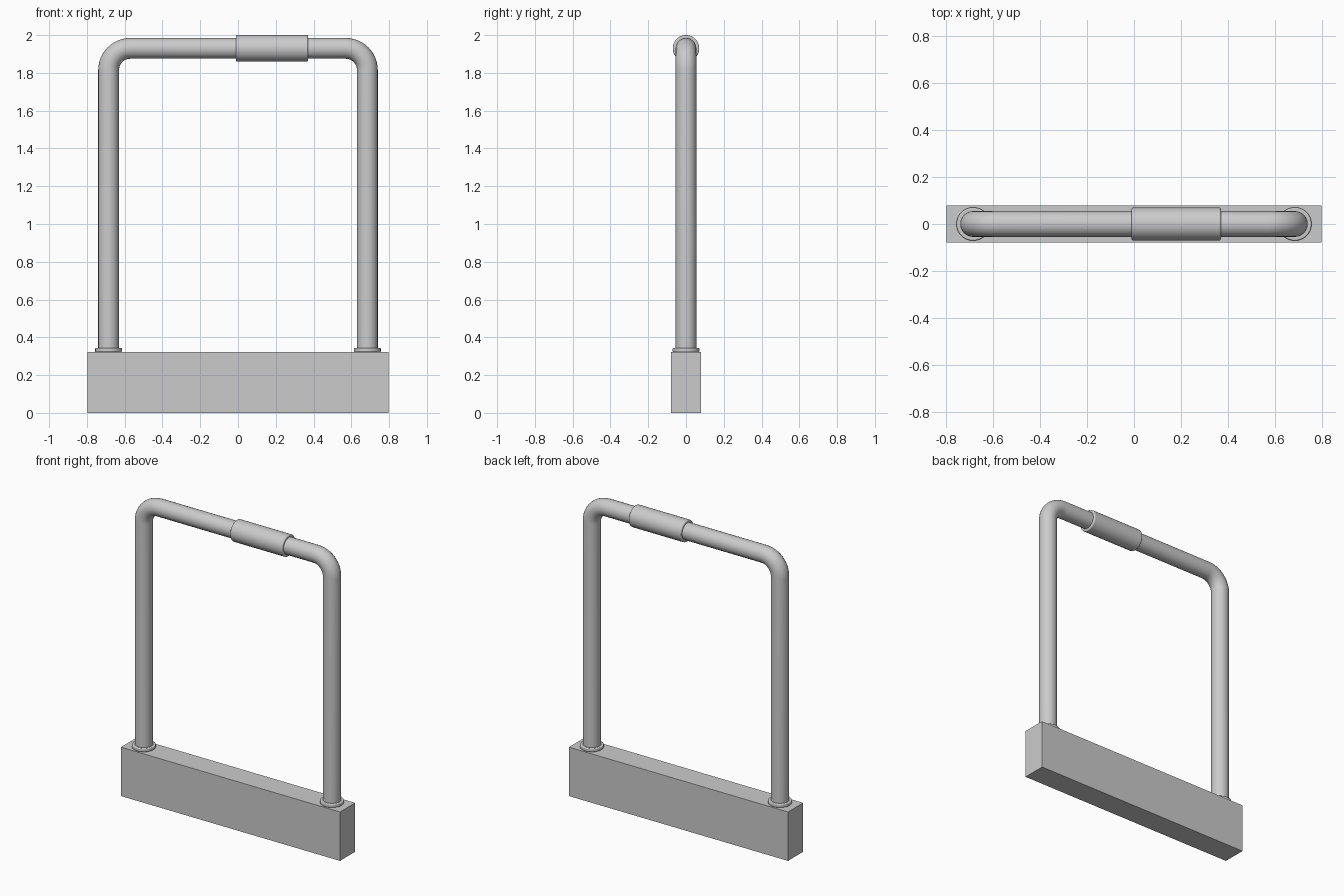
import bpy, math

if "Cube" in bpy.data.objects:
    bpy.data.objects.remove(bpy.data.objects["Cube"])

LEG_X, TOP_Z, BEND, BASE_H = 0.685, 1.93, 0.115, 0.322


def bevel(obj, width, segments):
    mod = obj.modifiers.new("Bevel", 'BEVEL')
    mod.width, mod.segments = width, segments
    mod.limit_method, mod.angle_limit = 'ANGLE', math.radians(60)


def cylinder(name, radius, depth, loc, rot=(0, 0, 0), rim=0.004):
    bpy.ops.mesh.primitive_cylinder_add(vertices=48, radius=radius, depth=depth,
                                        location=loc, rotation=rot)
    obj = bpy.context.object
    obj.name = name
    bevel(obj, rim, 3)
    bpy.ops.object.shade_smooth_by_angle(angle=math.radians(35))
    return obj


# Base block
bpy.ops.mesh.primitive_cube_add(size=1, location=(0, 0, BASE_H / 2))
base = bpy.context.object
base.name = "lock_body"
base.scale = (1.596, 0.157, BASE_H)
bpy.ops.object.transform_apply(location=False, rotation=False, scale=True)

# Shackle: right half of the path, then mirrored to the left
half = [(LEG_X, BASE_H - 0.01)]
for i in range(13):
    a = math.radians(90 * i / 12)
    half.append((LEG_X - BEND + BEND * math.cos(a), TOP_Z - BEND + BEND * math.sin(a)))
path = half + [(-x, z) for x, z in reversed(half)]

curve = bpy.data.curves.new("shackle", 'CURVE')
curve.dimensions = '3D'
curve.bevel_depth = 0.055
curve.bevel_resolution = 10
curve.use_fill_caps = True
spline = curve.splines.new('POLY')
spline.points.add(len(path) - 1)
for p, (x, z) in zip(spline.points, path):
    p.co = (x, 0, z, 1)
shackle = bpy.data.objects.new("shackle", curve)
bpy.context.collection.objects.link(shackle)
bpy.ops.object.select_all(action='DESELECT')
shackle.select_set(True)
bpy.context.view_layer.objects.active = shackle
bpy.ops.object.convert(target='MESH')
bpy.ops.object.shade_smooth_by_angle(angle=math.radians(35))

# Sleeve on the top bar
cylinder("sleeve", 0.07, 0.38, (0.18, 0, TOP_Z), (0, math.pi / 2, 0), 0.006)

# Collars where the legs enter the block
for side, name in ((-1, "left_collar"), (1, "right_collar")):
    cylinder(name, 0.071, 0.022, (side * LEG_X, 0, BASE_H + 0.011), rim=0.005)
